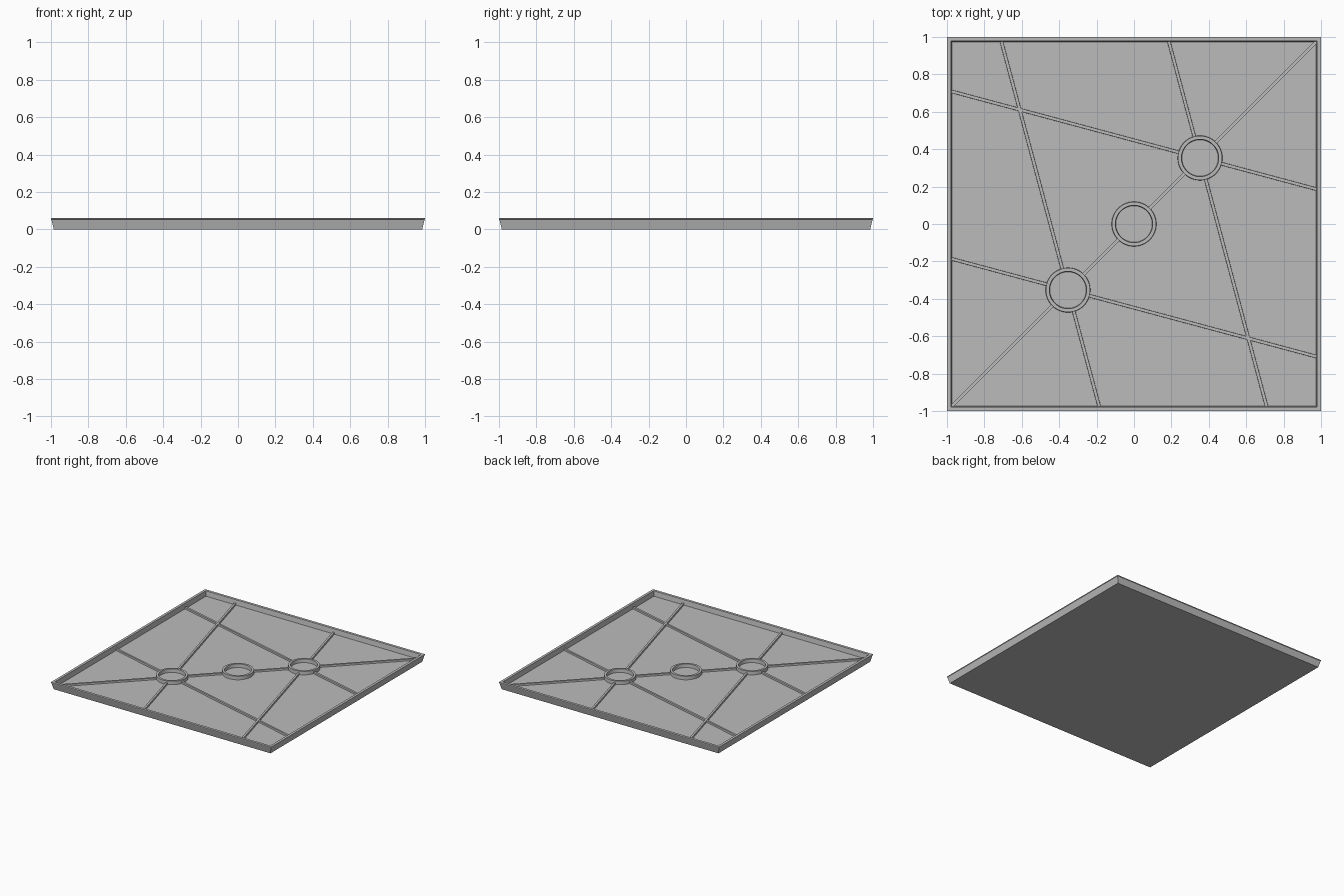
import bpy, bmesh, math
from mathutils import Vector

cube = bpy.data.objects.get("Cube")
if cube:
    bpy.data.objects.remove(cube, do_unlink=True)

FLOOR, RIB_TOP, RING_TOP, RIM_TOP = 0.02, 0.034, 0.048, 0.06
INNER = 0.972
RING_R = 0.118
OFFSET = 0.353

grey = bpy.data.materials.new("plain grey")
grey.use_nodes = True
colour = (0.5, 0.5, 0.5, 1)
grey.diffuse_color = colour
grey.node_tree.nodes["Principled BSDF"].inputs["Base Color"].default_value = colour


def finish(name, bm):
    bmesh.ops.recalc_face_normals(bm, faces=bm.faces)
    mesh = bpy.data.meshes.new(name)
    bm.to_mesh(mesh)
    bm.free()
    mesh.materials.append(grey)
    obj = bpy.data.objects.new(name, mesh)
    bpy.context.collection.objects.link(obj)
    return obj


def loft(bm, profile, sides, turn=0.0, closed=False):
    """Stack regular polygons given as (radius, height) and skin them."""
    loops = [[bm.verts.new((r * math.cos(turn + math.tau * i / sides),
                            r * math.sin(turn + math.tau * i / sides), z))
              for i in range(sides)] for r, z in profile]
    pairs = list(zip(loops, loops[1:]))
    if closed:
        pairs.append((loops[-1], loops[0]))
    for a, b in pairs:
        for i in range(sides):
            j = (i + 1) % sides
            bm.faces.new((a[i], a[j], b[j], b[i]))
    if not closed:
        bm.faces.new(loops[0])
        bm.faces.new(loops[-1])


# Square tray: drafted outer wall, thin lip, inner wall and floor
bm = bmesh.new()
section = [(0.985, 0), (0.998, 0.053), (1.0, 0.054), (1.0, RIM_TOP),
           (0.979, RIM_TOP), (INNER, FLOOR)]
loft(bm, [(h * math.sqrt(2), z) for h, z in section], 4, math.pi / 4)
finish("tray", bm)

# Three round collars along the diagonal
centres = [Vector((k * OFFSET, k * OFFSET, 0)) for k in (-1, 0, 1)]
for label, centre in zip(("front", "middle", "back"), centres):
    bm = bmesh.new()
    loft(bm, [(RING_R + 0.002, FLOOR - 0.002), (RING_R, RING_TOP),
              (0.1, RING_TOP), (0.097, FLOOR - 0.002)], 48, closed=True)
    ring = finish(label + "_collar", bm)
    ring.location = centre
    ring.data.shade_smooth()
    bpy.ops.object.select_all(action="DESELECT")
    ring.select_set(True)
    bpy.context.view_layer.objects.active = ring
    bpy.ops.object.shade_smooth_by_angle(angle=math.radians(35))


def rib(name, start, end):
    """Narrow drafted bar lying on the floor between two points."""
    along = (end - start).normalized()
    side = Vector((-along.y, along.x, 0))
    bm = bmesh.new()
    ends = [[bm.verts.new(p + side * w + Vector((0, 0, z)))
             for w, z in ((-0.009, FLOOR - 0.002), (0.009, FLOOR - 0.002),
                          (0.008, RIB_TOP), (-0.008, RIB_TOP))]
            for p in (start, end)]
    for i in range(4):
        j = (i + 1) % 4
        bm.faces.new((ends[0][i], ends[0][j], ends[1][j], ends[1][i]))
    for loop in ends:
        bm.faces.new(loop)
    finish(name, bm)


# Straight ribs run from each collar out to the walls
reach = INNER + 0.003
for label, centre in (("front", centres[0]), ("back", centres[2])):
    for kind, angle in (("long", 105), ("cross", 165), ("diagonal", 45)):
        d = Vector((math.cos(math.radians(angle)), math.sin(math.radians(angle)), 0))
        for way, tag in ((1, "a"), (-1, "b")):
            v = d * way
            length = min((reach - math.copysign(1, c) * p) / abs(c)
                         for c, p in ((v.x, centre.x), (v.y, centre.y)))
            if kind == "diagonal" and v.dot(centre) < 0:
                length = centre.length - RING_R + 0.006
            rib(f"{label}_{kind}_rib_{tag}", centre + v * (RING_R - 0.006),
                centre + v * length)
